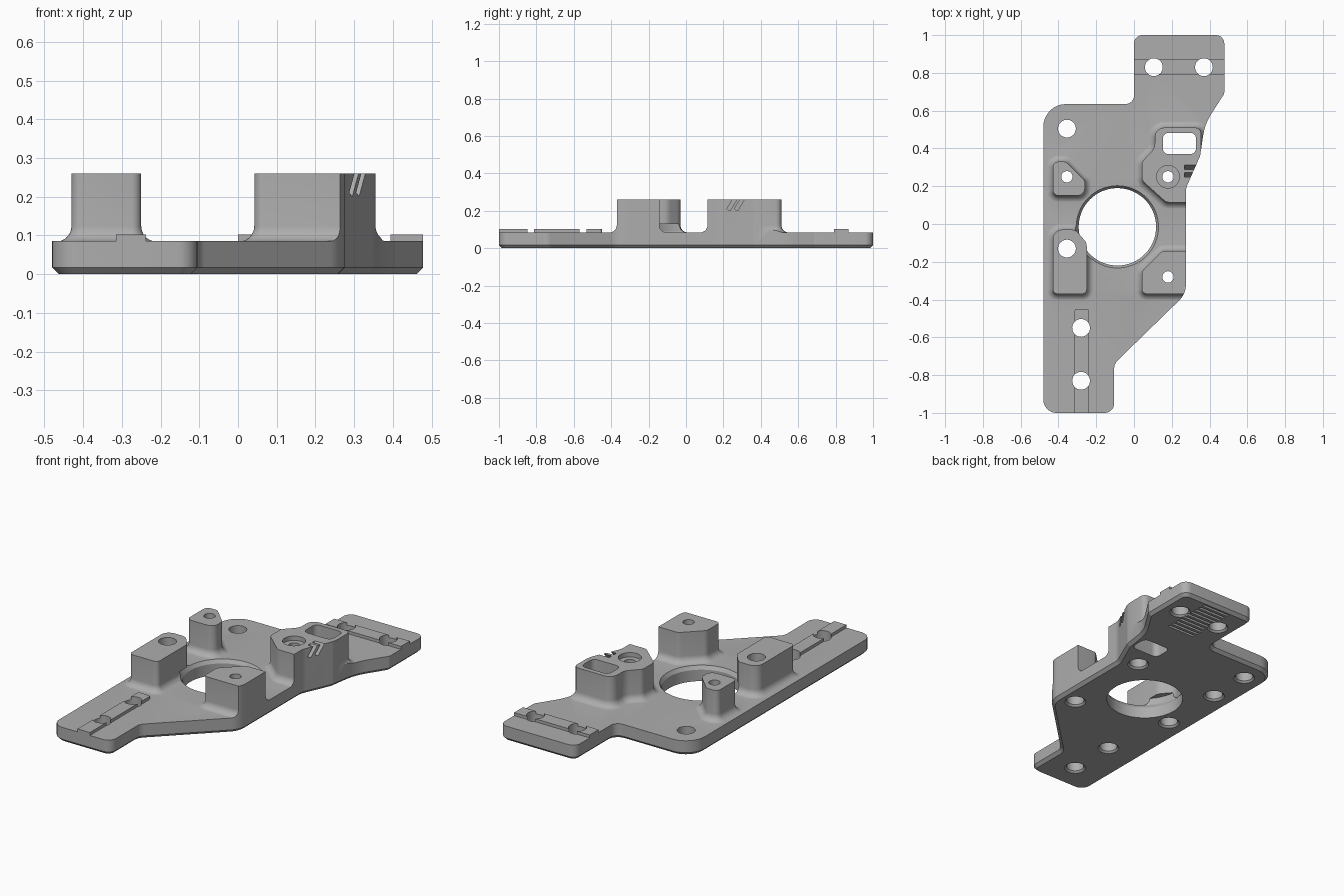
import bpy, bmesh, math
from mathutils import Vector, Matrix

if "Cube" in bpy.data.objects:
    bpy.data.objects.remove(bpy.data.objects["Cube"])

grey = bpy.data.materials.new("plain_grey")
grey.use_nodes = True
COLOUR = (0.42, 0.42, 0.42, 1)
grey.diffuse_color = COLOUR
grey.node_tree.nodes["Principled BSDF"].inputs["Base Color"].default_value = COLOUR

THICK, TOP, RAIL = 0.085, 0.26, 0.102
HIGH, LOW = 0.4, -0.1


def rounded(corners, steps=6):
    """Counter-clockwise corners (x, y, radius) to an outline with arcs."""
    out = []
    for i, (x, y, r) in enumerate(corners):
        p = Vector((x, y))
        if r == 0:
            out.append(p)
            continue
        a = (Vector(corners[i - 1][:2]) - p).normalized()
        b = (Vector(corners[(i + 1) % len(corners)][:2]) - p).normalized()
        half = a.angle(b) / 2
        centre = p + (a + b).normalized() * r / math.sin(half)
        t = r / math.tan(half)
        u, v = p + a * t - centre, p + b * t - centre
        w = math.pi - 2 * half
        for k in range(steps + 1):
            f = k / steps
            out.append(centre + (u * math.sin((1 - f) * w) + v * math.sin(f * w)) / math.sin(w))
    return out


def circle(x, y, r, n=40):
    return [Vector((x + r * math.cos(math.tau * i / n), y + r * math.sin(math.tau * i / n)))
            for i in range(n)]


def rect(x1, y1, x2, y2, r=0):
    return rounded([(x1, y1, r), (x2, y1, r), (x2, y2, r), (x1, y2, r)])


def offset(outline, d):
    out = []
    for i, p in enumerate(outline):
        e1 = (p - outline[i - 1]).normalized()
        e2 = (outline[(i + 1) % len(outline)] - p).normalized()
        n1, n2 = Vector((e1.y, -e1.x)), Vector((e2.y, -e2.x))
        out.append(p + (n1 + n2) * d / (1 + n1.dot(n2)))
    return out


def loft(name, outline, rings):
    """Closed solid through copies of the outline at (z, outward offset)."""
    bm = bmesh.new()
    loops = [[bm.verts.new((p.x, p.y, z)) for p in offset(outline, d)] for z, d in rings]
    n = len(outline)
    for lo, hi in zip(loops, loops[1:]):
        for i in range(n):
            j = (i + 1) % n
            bm.faces.new((lo[i], lo[j], hi[j], hi[i]))
    bm.faces.new(loops[0][::-1])
    bm.faces.new(loops[-1])
    mesh = bpy.data.meshes.new(name)
    bm.to_mesh(mesh)
    bm.free()
    obj = bpy.data.objects.new(name, mesh)
    bpy.context.collection.objects.link(obj)
    mesh.materials.append(grey)
    return obj


helpers = []


def combine(tool, operation):
    mod = plate.modifiers.new(tool.name, 'BOOLEAN')
    mod.operation, mod.object, mod.solver = operation, tool, 'EXACT'
    tool.hide_render = True
    helpers.append(tool)


def cut(name, outline, rings):
    combine(loft(name, outline, rings), 'DIFFERENCE')


# Slab, larger than the plate until it is trimmed
plate = loft("mounting_plate", rect(-0.8, -1.2, 0.8, 1.2), [(LOW, 0), (THICK, 0)])

# Raised rails along the two tabs
combine(loft("front_rail", rect(-0.315, -1.1, -0.237, -0.45, 0.012), [(0.04, 0), (RAIL, 0)]), 'UNION')
combine(loft("back_rail", rect(-0.1, 0.79, 0.6, 0.87), [(0.04, 0), (RAIL, 0)]), 'UNION')

# Posts with a concave fillet at the foot
posts = {
    "left_back_post": [(-0.43, 0.15, 0.03), (-0.26, 0.15, 0.04), (-0.26, 0.23, 0.03),
                       (-0.36, 0.33, 0.03), (-0.43, 0.33, 0.03)],
    "left_front_post": [(-0.43, -0.37, 0.025), (-0.25, -0.37, 0.025), (-0.25, -0.1, 0.05),
                        (-0.31, -0.03, 0.05), (-0.43, -0.03, 0.05)],
    "right_front_post": [(0.042, -0.37, 0.025), (0.4, -0.37, 0), (0.4, -0.143, 0),
                         (0.15, -0.143, 0.04), (0.042, -0.25, 0.04)],
    "right_back_post": [(0.17, 0.115, 0.04), (0.355, 0.115, 0), (0.355, 0.51, 0.03),
                        (0.11, 0.51, 0.05), (0.11, 0.4, 0.07), (0.042, 0.33, 0.04),
                        (0.042, 0.23, 0.04)],
}
FILLET = 0.04
foot = [(0.03, FILLET)]
for k in range(7):
    a = math.radians(15 * k)
    foot.append((THICK - 0.001 + FILLET * (1 - math.cos(a)), FILLET * (1 - math.sin(a))))
for name, corners in posts.items():
    combine(loft(name, rounded(corners), foot + [(TOP, 0)]), 'UNION')

# Trim everything to the plate outline, with a chamfered lower edge
border = rounded([
    (-0.48, -1, 0.07), (-0.105, -1, 0.05), (-0.105, -0.74, 0.06), (0.275, -0.37, 0.12),
    (0.275, 0.19, 0.1), (0.35, 0.36, 0.05), (0.375, 0.53, 0.3), (0.478, 0.69, 0.03),
    (0.478, 1, 0.045), (0, 1, 0.045), (0, 0.635, 0.045), (-0.48, 0.635, 0.12)], 8)
combine(loft("border", border, [(0, -0.017), (0.017, 0), (HIGH, 0)]), 'INTERSECT')

# Large centre opening with a bevelled upper rim
cut("centre_opening", circle(-0.088, -0.015, 0.205, 64),
    [(LOW, 0), (0.065, 0), (0.09, 0.016), (0.13, 0.016)])

# Screw holes, slightly flared underneath
wide = [(-0.355, 0.505), (0.105, 0.83), (0.37, 0.83), (-0.28, -0.55), (-0.28, -0.83),
        (-0.355, -0.13)]
for x, y in wide:
    cut("screw_hole", circle(x, y, 0.047), [(-0.02, 0.03), (0.01, 0), (HIGH, 0)])

# Narrow post holes with a wider bore from below
for x, y in [(-0.355, 0.25), (0.18, -0.28), (0.18, 0.25)]:
    cut("post_hole", circle(x, y, 0.03), [(LOW, 0), (HIGH, 0)])
    cut("lower_bore", circle(x, y, 0.047), [(-0.02, 0.03), (0.01, 0), (0.15, 0)])
cut("post_recess", circle(0.18, 0.25, 0.06), [(TOP - 0.025, 0), (HIGH, 0)])

# Rectangular window through the right back post
cut("window", rect(0.153, 0.37, 0.328, 0.483, 0.03), [(LOW, 0), (HIGH, 0)])

# Slanted notches in the side of the right back post
for y in (0.245, 0.285):
    notch = loft("notch", rect(0.268, -0.01, 0.45, 0.01), [(-0.035, 0), (0.09, 0)])
    notch.data.transform(Matrix.Translation((0, y, 0.235)) @ Matrix.Rotation(-0.55, 4, 'X'))
    combine(notch, 'DIFFERENCE')

# Shallow grip grooves under the back tab
for k in range(10):
    y = 0.67 + k * 0.032
    cut("groove", rect(0.145, y, 0.32, y + 0.015), [(LOW, 0), (0.014, 0)])

# Bake the shape and drop the helpers
bpy.context.view_layer.update()
baked = bpy.data.meshes.new_from_object(plate.evaluated_get(bpy.context.evaluated_depsgraph_get()))
plate.modifiers.clear()
plate.data = baked
for tool in helpers:
    bpy.data.objects.remove(tool)
baked.materials.clear()
baked.materials.append(grey)
for face in baked.polygons:
    face.material_index = 0

bpy.ops.object.select_all(action='DESELECT')
plate.select_set(True)
bpy.context.view_layer.objects.active = plate
bpy.ops.object.shade_smooth_by_angle(angle=math.radians(30))
